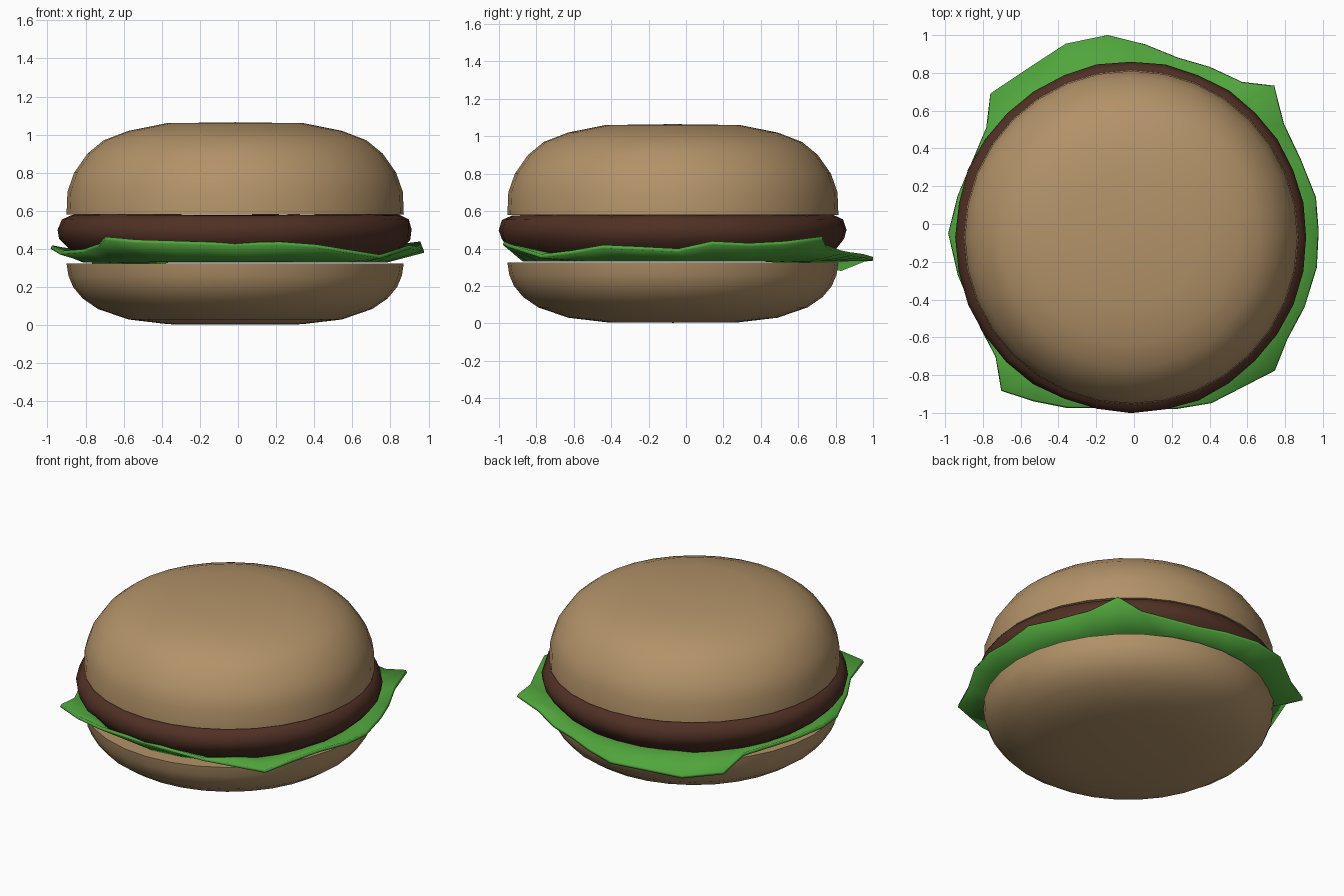
import bpy, bmesh, math, random

if "Cube" in bpy.data.objects:
    bpy.data.objects.remove(bpy.data.objects["Cube"])

random.seed(4)
CX, CY = -0.015, -0.07


def material(name, rgb):
    m = bpy.data.materials.new(name)
    m.diffuse_color = (*rgb, 1)
    m.use_nodes = True
    m.node_tree.nodes["Principled BSDF"].inputs["Base Color"].default_value = m.diffuse_color
    return m


def finish(name, bm, mat, angle):
    bmesh.ops.recalc_face_normals(bm, faces=bm.faces)
    me = bpy.data.meshes.new(name)
    bm.to_mesh(me)
    bm.free()
    ob = bpy.data.objects.new(name, me)
    bpy.context.collection.objects.link(ob)
    me.materials.append(mat)
    bpy.ops.object.select_all(action='DESELECT')
    ob.select_set(True)
    bpy.context.view_layer.objects.active = ob
    bpy.ops.object.shade_smooth_by_angle(angle=math.radians(angle))
    return ob


def lathe(name, profile, mat, sides=32, wobble=0.0):
    """Spin (radius, z) points into a closed round solid with fan poles."""
    bm = bmesh.new()
    rings = []
    for r, z in profile:
        if r == 0:
            rings.append([bm.verts.new((CX, CY, z))] * sides)
            continue
        ring = []
        for i in range(sides):
            a = 2 * math.pi * i / sides
            k = r + random.uniform(-wobble, wobble)
            h = z + random.uniform(-wobble, wobble) * 0.6
            ring.append(bm.verts.new((CX + k * math.cos(a), CY + k * math.sin(a), h)))
        rings.append(ring)
    for lo, hi in zip(rings, rings[1:]):
        for i in range(sides):
            j = (i + 1) % sides
            bm.faces.new(list(dict.fromkeys((lo[i], lo[j], hi[j], hi[i]))))
    return finish(name, bm, mat, 50)


bread = material("bread", (0.45, 0.29, 0.14))
meat = material("meat", (0.08, 0.03, 0.018))
leaf = material("leaf", (0.08, 0.38, 0.045))

# Buns
lathe("bottom_bun", [(0, 0.003), (0.35, 0.005), (0.56, 0.03), (0.72, 0.085), (0.80, 0.14),
                     (0.85, 0.20), (0.875, 0.26), (0.885, 0.325), (0, 0.325)], bread)
lathe("top_bun", [(0, 0.58), (0.885, 0.58), (0.88, 0.70), (0.845, 0.80), (0.775, 0.90),
                  (0.69, 0.97), (0.56, 1.02), (0.36, 1.06), (0, 1.065)], bread)

# Patty, slightly uneven
lathe("patty", [(0, 0.335), (0.79, 0.335), (0.875, 0.40), (0.92, 0.45), (0.93, 0.50),
                (0.91, 0.555), (0.86, 0.578), (0, 0.578)], meat, 32, 0.006)

# Lettuce: ragged rim joined to a flat middle
rim = [(-.98, -.05, .41), (-.93, .15, .40), (-.78, .51, .38), (-.76, .69, .32), (-.55, .83, .29),
       (-.36, .955, .34), (-.14, 1.0, .345), (.06, .95, .36), (.23, .88, .37), (.40, .83, .38),
       (.57, .75, .41), (.74, .73, .455), (.79, .53, .43), (.88, .34, .42), (.96, .14, .43),
       (.975, -.04, .39), (.965, -.23, .40), (.90, -.44, .41), (.81, -.61, .38),
       (.745, -.775, .36), (.41, -.945, .415), (.22, -.975, .43), (-.02, -.97, .425),
       (-.35, -.97, .435), (-.53, -.935, .44), (-.70, -.88, .455), (-.73, -.70, .42),
       (-.81, -.55, .39), (-.93, -.27, .38)]
bm = bmesh.new()
outer = [bm.verts.new(p) for p in rim]
inner = []
for x, y, z in rim:
    k = 0.80 / math.hypot(x - CX, y - CY)
    inner.append(bm.verts.new((CX + (x - CX) * k, CY + (y - CY) * k, 0.34)))
for i in range(len(rim)):
    j = (i + 1) % len(rim)
    bm.faces.new((inner[i], outer[i], outer[j], inner[j]))
bm.faces.new(inner)
lettuce = finish("lettuce", bm, leaf, 40)
solid = lettuce.modifiers.new("thickness", 'SOLIDIFY')
solid.thickness = 0.02
solid.offset = 0
